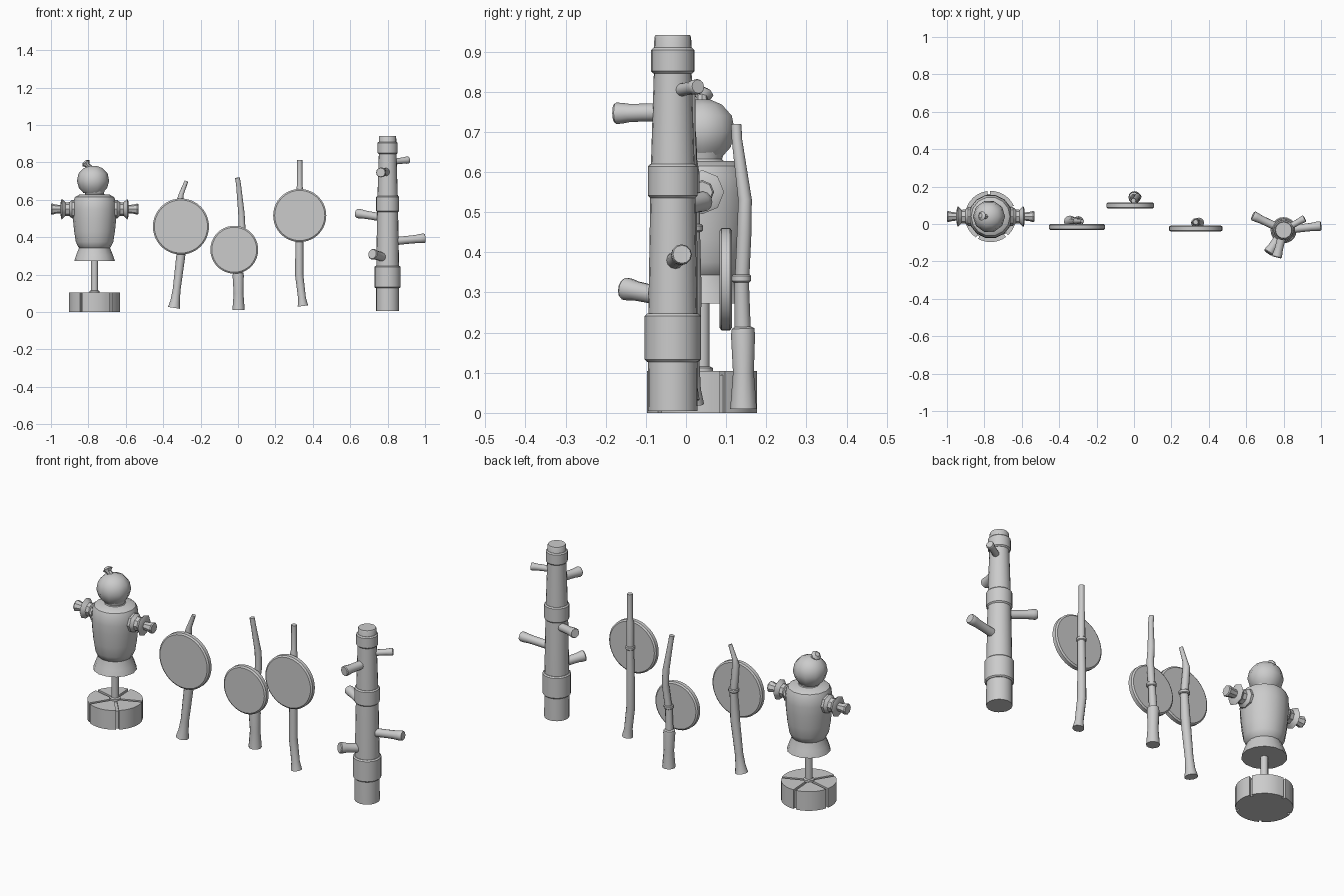
import bpy, bmesh
from math import sin, cos, pi, radians
from mathutils import Vector


def finish(name, bm, angle=35):
    bmesh.ops.recalc_face_normals(bm, faces=bm.faces)
    me = bpy.data.meshes.new(name)
    bm.to_mesh(me)
    bm.free()
    ob = bpy.data.objects.new(name, me)
    bpy.context.collection.objects.link(ob)
    bpy.ops.object.select_all(action='DESELECT')
    ob.select_set(True)
    bpy.context.view_layer.objects.active = ob
    bpy.ops.object.shade_smooth_by_angle(angle=radians(angle))
    return ob


def loft(name, rings, sides=16, axis=None):
    """Closed tube through (x, y, z, radius) rings, tangent to the path or a fixed axis."""
    bm = bmesh.new()
    pts = [Vector(r[:3]) for r in rings]
    loops = []
    for i, r in enumerate(rings):
        t = Vector(axis) if axis else pts[min(i + 1, len(pts) - 1)] - pts[max(i - 1, 0)]
        t.normalize()
        u = t.cross(Vector((0, 1, 0)) if abs(t.y) < 0.9 else Vector((0, 0, 1))).normalized()
        v = t.cross(u)
        loops.append([bm.verts.new(pts[i] + r[3] * (cos(a) * u + sin(a) * v))
                      for a in (2 * pi * k / sides for k in range(sides))])
    for a, b in zip(loops, loops[1:]):
        for k in range(sides):
            j = (k + 1) % sides
            bm.faces.new((a[k], a[j], b[j], b[k]))
    bm.faces.new(loops[0])
    bm.faces.new(loops[-1])
    return finish(name, bm)


def lathe(name, x, y, profile, sides=16):
    return loft(name, [(x, y, z, r) for r, z in profile], sides, (0, 0, 1))


# --- training dummy ---
DX, DY = -0.767, 0.04
lathe("dummy_base_core", DX, DY, [(0.122, 0), (0.122, 0.094)], 30)
for k in range(5):
    # wedge of the split wooden base
    bm = bmesh.new()
    a0 = radians(238 + 72 * k)
    mid = a0 + radians(36)
    off = Vector((cos(mid), sin(mid))) * 0.012
    g = 0.05
    outline = [off] + [Vector((cos(a), sin(a))) * 0.137
                       for a in (a0 + g + (radians(72) - 2 * g) * i / 6 for i in range(7))]
    vs = [bm.verts.new((DX + p.x, DY + p.y, 0)) for p in outline]
    f = bm.faces.new(vs)
    ext = bmesh.ops.extrude_face_region(bm, geom=[f])
    bmesh.ops.translate(bm, vec=(0, 0, 0.104),
                        verts=[v for v in ext['geom'] if isinstance(v, bmesh.types.BMVert)])
    finish("dummy_base_wedge", bm)
lathe("dummy_pole", DX, DY, [(0.027, 0.1), (0.027, 0.112), (0.019, 0.116), (0.019, 0.3)], 12)
lathe("dummy_skirt", DX, DY, [(0.109, 0.272), (0.098, 0.305), (0.082, 0.345), (0.078, 0.37)], 14)
lathe("dummy_body", DX, DY, [(0.07, 0.335), (0.086, 0.345), (0.1, 0.375), (0.109, 0.43), (0.116, 0.5),
                             (0.118, 0.55), (0.115, 0.59), (0.104, 0.615), (0.08, 0.628)], 14)
lathe("dummy_neck", DX, DY, [(0.06, 0.62), (0.05, 0.632), (0.055, 0.655)], 12)
HX = DX - 0.008
lathe("dummy_head", HX, DY, [(0.05, 0.635), (0.075, 0.662), (0.086, 0.7), (0.078, 0.74),
                             (0.052, 0.768), (0.02, 0.781)], 10)
loft("head_tuft", [(HX - 0.012, DY, 0.765, 0.016), (HX - 0.03, DY, 0.785, 0.014),
                   (HX - 0.038, DY + 0.003, 0.795, 0.026), (HX - 0.046, DY + 0.005, 0.804, 0.012)], 8)
for s in (-1, 1):
    # arm: shoulder, flared cuff and stump
    arm = [(0.085, 0.05), (0.12, 0.05), (0.135, 0.037), (0.155, 0.036), (0.175, 0.055), (0.18, 0.045),
           (0.182, 0.022), (0.205, 0.024), (0.228, 0.03), (0.234, 0.026)]
    loft("dummy_arm", [(DX + s * d, DY, 0.55, r) for d, r in arm], 8, (1, 0, 0))

# --- three round targets on crooked poles: disc (x, y, z, radius), tie (x, y, z, r), pole rings ---
targets = [
    ((-0.305, -0.016, 0.457, 0.15), (-0.297, 0.015, 0.46, 0.027),
     [(-0.342, 0.012, 0.022, 0.033), (-0.336, 0.012, 0.06, 0.025), (-0.328, 0.013, 0.12, 0.021),
      (-0.306, 0.015, 0.3, 0.024), (-0.297, 0.015, 0.45, 0.02), (-0.31, 0.015, 0.6, 0.018),
      (-0.303, 0.015, 0.63, 0.013), (-0.276, 0.015, 0.7, 0.01)]),
    ((-0.02, 0.099, 0.333, 0.128), (0.008, 0.138, 0.335, 0.024),
     [(0.003, 0.143, 0.01, 0.033), (0.003, 0.143, 0.1, 0.026), (0.001, 0.142, 0.195, 0.03),
      (0.001, 0.142, 0.21, 0.028), (0.001, 0.141, 0.215, 0.02), (0.006, 0.139, 0.32, 0.018),
      (0.022, 0.145, 0.45, 0.018), (0.018, 0.147, 0.53, 0.017), (0.003, 0.127, 0.68, 0.013),
      (-0.003, 0.125, 0.718, 0.013)]),
    ((0.33, -0.024, 0.516, 0.142), (0.33, 0.008, 0.52, 0.024),
     [(0.347, 0.006, 0.032, 0.028), (0.342, 0.006, 0.075, 0.021), (0.327, 0.007, 0.2, 0.022),
      (0.328, 0.008, 0.36, 0.021), (0.33, 0.008, 0.5, 0.019), (0.33, 0.008, 0.66, 0.018),
      (0.33, 0.01, 0.68, 0.014), (0.33, 0.01, 0.812, 0.014)]),
]
for (x, y, z, r), (tx, ty, tz, tr), pole in targets:
    loft("target_disc", [(x, y + dy, z, r - dr) for dy, dr in
                         ((-0.016, 0.008), (-0.01, 0), (0.01, 0), (0.016, 0.008))], 40, (0, 1, 0))
    loft("target_pole", pole, 12)
    lathe("pole_tie", tx, ty, [(tr - 0.004, tz - 0.01), (tr, tz - 0.006),
                               (tr, tz + 0.006), (tr - 0.004, tz + 0.01)], 12)

# --- pegged log post ---
PX, PY = 0.8, -0.033
lathe("post_trunk", PX, PY, [(0.062, 0.005), (0.061, 0.24), (0.056, 0.54), (0.054, 0.63), (0.047, 0.85),
                             (0.046, 0.935), (0.043, 0.941)], 20)
for z0, z1, r in ((0.127, 0.247, 0.07), (0.535, 0.62, 0.062), (0.845, 0.91, 0.054)):
    lathe("post_band", PX, PY, [(r - 0.006, z0), (r, z0 + 0.006), (r, z1 - 0.006), (r - 0.006, z1)], 20)
pegs = [  # inner height, tip, radius
    (0.80, (0.912, 0.03, 0.813), 0.019),
    (0.75, (0.763, -0.178, 0.746), 0.026),
    (0.50, (0.635, 0.045, 0.528), 0.025),
    (0.375, (1.0, -0.01, 0.395), 0.025),
    (0.285, (0.718, -0.155, 0.31), 0.028),
]
for z, tip, r in pegs:
    a, b = Vector((PX, PY, z)), Vector(tip)
    loft("post_peg", [(*a.lerp(b, t), r * f) for t, f in
                      ((0, 0.9), (0.5, 0.85), (0.75, 0.88), (0.88, 1), (0.97, 1.02), (1, 0.9))], 12)
